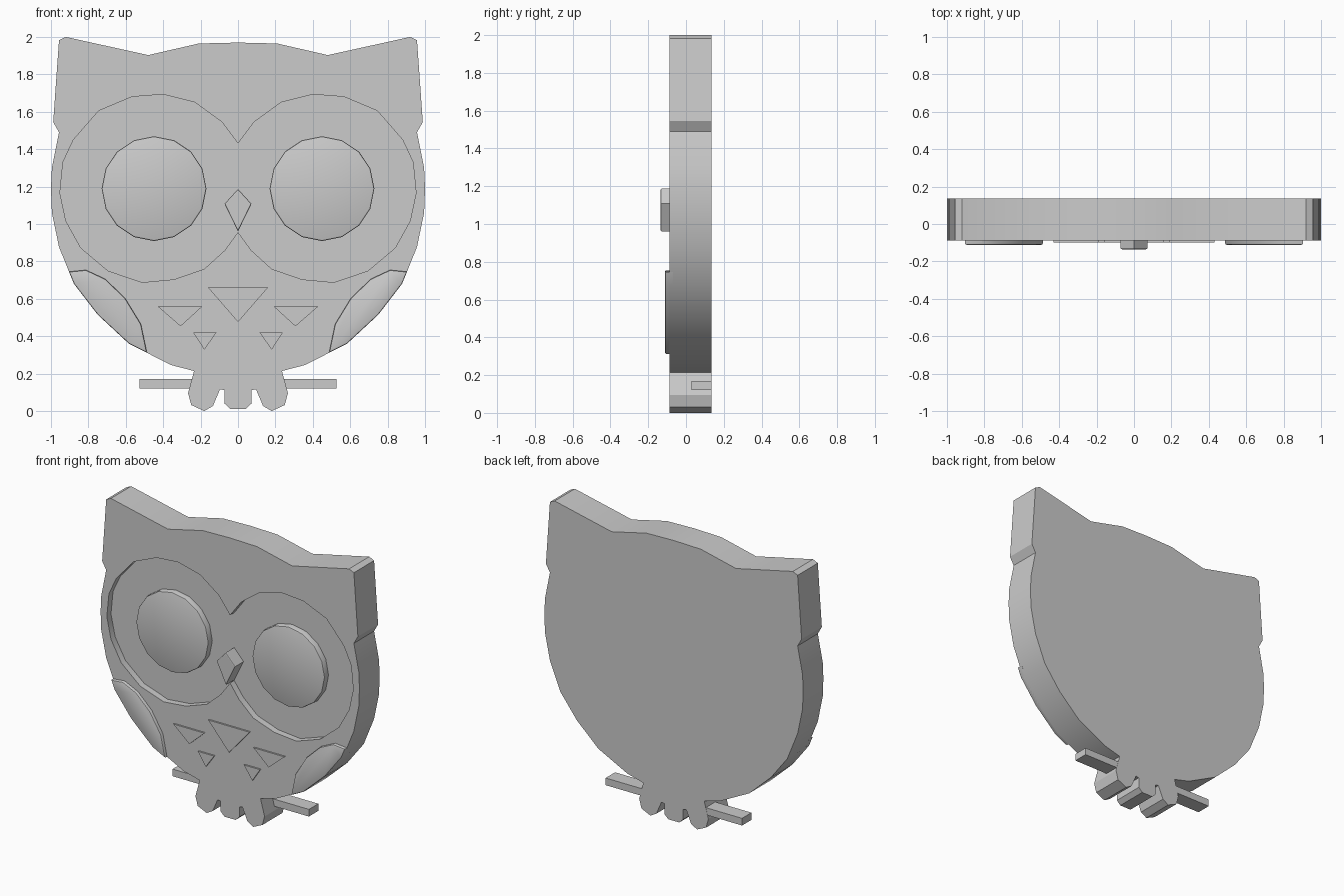
import bpy, bmesh, math

if "Cube" in bpy.data.objects:
    bpy.data.objects.remove(bpy.data.objects["Cube"])

FRONT, BACK, FLOOR = -0.088, 0.135, -0.042


def plate(name, pts, y0, y1, bevel=0.0):
    """Extrude an (x, z) outline from y0 (front) to y1 (back)."""
    bm = bmesh.new()
    a = [bm.verts.new((x, y0, z)) for x, z in pts]
    b = [bm.verts.new((x, y1, z)) for x, z in pts]
    front = bm.faces.new(a)
    bm.faces.new(b[::-1])
    n = len(pts)
    for i in range(n):
        j = (i + 1) % n
        bm.faces.new((a[j], a[i], b[i], b[j]))
    bmesh.ops.recalc_face_normals(bm, faces=bm.faces[:])
    if bevel:
        bmesh.ops.bevel(bm, geom=list(front.edges), offset=bevel, segments=2,
                        profile=0.5, affect='EDGES')
    me = bpy.data.meshes.new(name)
    bm.to_mesh(me)
    bm.free()
    ob = bpy.data.objects.new(name, me)
    bpy.context.collection.objects.link(ob)
    return ob


def mirrored(half):
    """Close a half outline whose ends may lie on x = 0."""
    return half + [(-x, z) for x, z in reversed(half) if x > 1e-6]


def both_sides(name, pts, y0, y1, bevel=0.0):
    return [plate(f"{side}_{name}", [(s * x, z) for x, z in pts], y0, y1, bevel)
            for side, s in (("right", 1), ("left", -1))]


def smooth(ob, angle=30):
    bpy.ops.object.select_all(action='DESELECT')
    ob.select_set(True)
    bpy.context.view_layer.objects.active = ob
    bpy.ops.object.shade_smooth_by_angle(angle=math.radians(angle))


# Body slab with ears and toes
body = plate("owl_body", mirrored([
    (0, 1.97), (.21, 1.965), (.48, 1.903), (.92, 2.0), (.957, 1.983),
    (.988, 1.545), (.957, 1.49), (.995, 1.30), (1.0, 1.19), (.995, 1.06),
    (.957, .877), (.877, .68), (.75, .515), (.583, .36), (.358, .246),
    (.235, .214), (.267, .096), (.25, .032), (.18, .0), (.134, .027),
    (.096, .116), (.072, .112), (.072, .04), (.043, .012), (0, .012)]),
    FRONT, BACK)

# Recessed face mask cut into the front
cutter = plate("face_cutter", mirrored([
    (0, 1.43), (.086, 1.545), (.23, 1.65), (.40, 1.693), (.567, 1.68),
    (.745, 1.605), (.88, 1.45), (.936, 1.33), (.952, 1.166), (.92, 1.016),
    (.84, .872), (.695, .75), (.513, .688), (.342, .704), (.18, .76),
    (.07, .86), (0, .957)]), -0.3, FLOOR)
cutter.hide_render = True
mod = body.modifiers.new("face_recess", 'BOOLEAN')
mod.operation, mod.solver, mod.object = 'DIFFERENCE', 'EXACT', cutter
bpy.context.view_layer.objects.active = body
bpy.ops.object.modifier_apply(modifier=mod.name)
bpy.data.objects.remove(cutter)
smooth(body)

# Eyes
circle = [(.449 + .28 * math.cos(math.tau * i / 16),
           1.189 + .28 * math.sin(math.tau * i / 16)) for i in range(16)]
for eye in both_sides("eye", circle, FRONT + .002, FLOOR + .01, .008):
    smooth(eye)

# Beak
plate("beak", [(0, 1.187), (.072, 1.108), (0, .96), (-.072, 1.108)],
      -0.135, FLOOR + .01, .006)

# Wings following the lower body edge
for wing in both_sides("wing", [
        (.904, .745), (.813, .754), (.71, .706), (.604, .604), (.519, .465),
        (.487, .312), (.583, .36), (.75, .515), (.877, .68)],
        -0.112, FRONT + .02, .008):
    smooth(wing)

# Chest feathers
plate("centre_feather", [(-.16, .66), (.16, .66), (0, .476)], -.1, FRONT + .02)
both_sides("side_feather", [(.19, .56), (.43, .56), (.307, .453)], -.1, FRONT + .02)
both_sides("lower_feather", [(.115, .42), (.24, .42), (.18, .328)], -.1, FRONT + .02)

# Perch stubs on either side of the feet
both_sides("perch", [(.2, .12), (.527, .12), (.527, .17), (.2, .17)], .03, BACK - .001)
